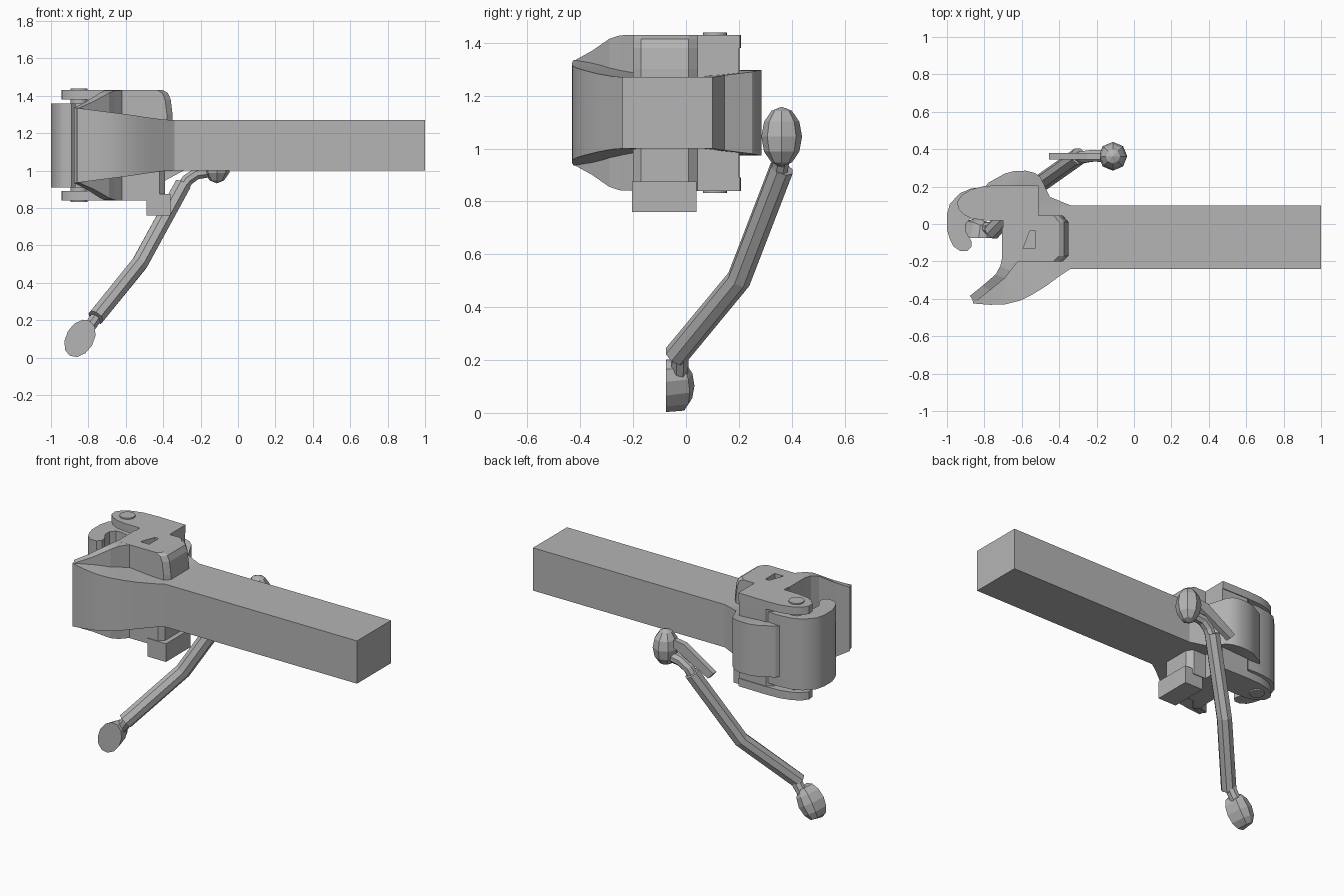
import bpy, bmesh, math
from mathutils import Vector, Matrix

if "Cube" in bpy.data.objects:
    bpy.data.objects.remove(bpy.data.objects["Cube"])

steel = bpy.data.materials.new("grey_steel")
steel.diffuse_color = (0.46, 0.46, 0.46, 1)
steel.use_nodes = True
steel.node_tree.nodes["Principled BSDF"].inputs["Base Color"].default_value = steel.diffuse_color
ZC = 1.135  # mid height of the coupler


def finish(name, bm, smooth=None):
    bmesh.ops.recalc_face_normals(bm, faces=bm.faces)
    me = bpy.data.meshes.new(name)
    bm.to_mesh(me)
    bm.free()
    me.materials.append(steel)
    ob = bpy.data.objects.new(name, me)
    bpy.context.collection.objects.link(ob)
    if smooth:
        bpy.ops.object.select_all(action='DESELECT')
        bpy.context.view_layer.objects.active = ob
        ob.select_set(True)
        bpy.ops.object.shade_smooth_by_angle(angle=math.radians(smooth))
    return ob


def prism(name, outline, z0, z1, smooth=None):
    bm = bmesh.new()
    lo = [bm.verts.new((x, y, z0)) for x, y in outline]
    hi = [bm.verts.new((x, y, z1)) for x, y in outline]
    bm.faces.new(lo)
    bm.faces.new(hi)
    n = len(lo)
    for i in range(n):
        j = (i + 1) % n
        bm.faces.new((lo[i], lo[j], hi[j], hi[i]))
    return finish(name, bm, smooth)


def box(name, x0, x1, y0, y1, z0, z1):
    return prism(name, [(x0, y0), (x1, y0), (x1, y1), (x0, y1)], z0, z1)


def skin(bm, rings):
    rows = [[bm.verts.new(p) for p in r] for r in rings]
    n = len(rows[0])
    for a, b in zip(rows, rows[1:]):
        for i in range(n):
            j = (i + 1) % n
            bm.faces.new((a[i], a[j], b[j], b[i]))
    bm.faces.new(rows[0])
    bm.faces.new(rows[-1])


def wall(name, sections, smooth=None):
    # each section: outer x, y, half height, inner x, y, half height
    bm = bmesh.new()
    skin(bm, [[(ox, oy, ZC - oh), (ox, oy, ZC + oh), (ix, iy, ZC + ih), (ix, iy, ZC - ih)]
              for ox, oy, oh, ix, iy, ih in sections])
    return finish(name, bm, smooth)


def tube(name, pts, r, n=8):
    pts = [Vector(p) for p in pts]
    rings = []
    for i, p in enumerate(pts):
        d = (pts[min(i + 1, len(pts) - 1)] - pts[max(i - 1, 0)]).normalized()
        u = d.cross(Vector((0, 1, 0))).normalized()
        v = d.cross(u)
        rings.append([p + r * (math.cos(t) * u + math.sin(t) * v)
                      for t in (2 * math.pi * (k + .5) / n for k in range(n))])
    bm = bmesh.new()
    skin(bm, rings)
    return finish(name, bm)


def disc(cx, cy, r, n=20):
    return [(cx + r * math.cos(2 * math.pi * k / n), cy + r * math.sin(2 * math.pi * k / n))
            for k in range(n)]


# shank
box("shank", -0.40, 1.0, -0.24, 0.10, 1.0, 1.27)

# head wall sweeping from guard arm tip, past the shank, to the rear bulge
wall("head", [
    (-0.86, -0.425, .20, -0.865, -0.395, .20),
    (-0.77, -0.432, .188, -0.77, -0.35, .188),
    (-0.69, -0.43, .178, -0.72, -0.315, .178),
    (-0.61, -0.41, .168, -0.69, -0.27, .168),
    (-0.54, -0.375, .158, -0.66, -0.22, .158),
    (-0.475, -0.335, .148, -0.62, -0.18, .15),
    (-0.40, -0.28, .138, -0.58, -0.10, .14),
    (-0.34, -0.24, .135, -0.55, -0.05, .135),
    (-0.34, 0.10, .135, -0.62, 0.04, .135),
    (-0.45, 0.145, .142, -0.70, 0.06, .145),
    (-0.50, 0.25, .155, -0.72, 0.10, .15),
    (-0.53, 0.273, .16, -0.73, 0.12, .155),
    (-0.58, 0.285, .162, -0.75, 0.15, .16),
    (-0.64, 0.283, .162, -0.76, 0.16, .16),
    (-0.69, 0.27, .162, -0.78, 0.18, .16),
    (-0.78, 0.22, .162, -0.80, 0.19, .16)], 25)

# raised lip along the jaw, climbing from the tip to the lock block
wall("jaw_lip", [
    (-0.85, -0.418, .20, -0.878, -0.385, .20),
    (-0.77, -0.355, .235, -0.81, -0.33, .235),
    (-0.69, -0.29, .28, -0.74, -0.27, .28),
    (-0.66, -0.25, .293, -0.715, -0.225, .293),
    (-0.62, -0.20, .295, -0.705, -0.18, .295),
    (-0.55, -0.02, .295, -0.705, -0.02, .295)])

# lock block with rounded rear end and a square socket in its top
bm = bmesh.new()
prof = [(-0.70, 0.84), (-0.39, 0.84), (-0.39, 1.05), (-0.35, 1.10), (-0.35, 1.30),
        (-0.36, 1.38), (-0.375, 1.415), (-0.40, 1.43), (-0.70, 1.43)]
skin(bm, [[(x - dx * (x > -0.5), y, z) for x, z in prof]
          for y, dx in ((-0.20, .03), (-0.17, 0), (0.01, 0), (0.045, .03))])
block = finish("lock_block", bm)
cutter = box("socket_cutter", -0.62, -0.53, -0.13, -0.035, 1.34, 1.5)
cutter.hide_render = True
mod = block.modifiers.new("socket", 'BOOLEAN')
mod.operation = 'DIFFERENCE'
mod.object = cutter
bpy.context.view_layer.objects.active = block
bpy.ops.object.modifier_apply(modifier=mod.name)
bpy.data.objects.remove(cutter)

# latch foot under the block
box("latch_foot", -0.49, -0.36, -0.205, 0.04, 0.76, 0.875)

# knuckle hook
prism("knuckle", [
    (-0.62, 0.19), (-0.78, 0.20), (-0.87, 0.19), (-0.93, 0.165), (-0.985, 0.107),
    (-1.0, 0.05), (-1.0, -0.03), (-0.985, -0.08), (-0.965, -0.12), (-0.93, -0.144),
    (-0.89, -0.144), (-0.868, -0.12), (-0.87, -0.09), (-0.90, -0.04), (-0.90, 0.0),
    (-0.875, 0.03), (-0.84, 0.035), (-0.78, 0.02), (-0.70, 0.04), (-0.62, 0.05)],
    0.91, 1.36, 35)

# upper and lower hinge lugs, with the solid cheek joining them
lug = [(-0.51, 0.04), (-0.51, 0.205), (-0.70, 0.208), (-0.80, 0.203), (-0.87, 0.185),
       (-0.92, 0.155), (-0.945, 0.12), (-0.94, 0.08), (-0.91, 0.05), (-0.87, 0.03),
       (-0.80, 0.02), (-0.69, 0.02)]
for name, z0 in (("upper_lug", 1.38), ("lower_lug", 0.84)):
    prism(name, lug, z0, z0 + 0.05, 35)
prism("hinge_cheek", [(-0.51, 0.03), (-0.51, 0.20), (-0.70, 0.203), (-0.74, 0.17), (-0.70, 0.03)],
      0.845, 1.425)

# hinge pin
prism("hinge_pin", disc(-0.85, 0.11, 0.045), 0.832, 1.438, 35)

# air hose: mounting bulb, bracket bar, neck, hose and end coupling
def bulb(name, centre, size, tilt=0, flat=False):
    bm = bmesh.new()
    bmesh.ops.create_uvsphere(bm, u_segments=8, v_segments=6, radius=1)
    if flat:
        for v in bm.verts:
            if v.co.y < 0.01:
                v.co.y = -0.78
    m = Matrix.Translation(centre) @ Matrix.Rotation(tilt, 4, 'Y') @ Matrix.Diagonal((*size, 1))
    bmesh.ops.transform(bm, matrix=m, verts=bm.verts)
    return finish(name, bm)


bulb("hose_mount", (-0.113, 0.362, 1.045), (0.077, 0.077, 0.113))
bm = bmesh.new()
skin(bm, [[(x, y, z) for x, z in ((-0.18, 1.06), (-0.18, 1.11), (-0.25, 1.10), (-0.455, 0.97), (-0.42, 0.93))]
          for y in (0.345, 0.38)])
finish("bracket_bar", bm)
tube("hose_neck", [(-0.12, 0.362, 1.0), (-0.22, 0.365, 0.985), (-0.27, 0.358, 0.95), (-0.32, 0.345, 0.87)], 0.034)
tube("hose", [(-0.295, 0.362, 0.925), (-0.525, 0.20, 0.505), (-0.76, -0.04, 0.215)], 0.047)
tube("coupling_neck", [(-0.74, -0.02, 0.24), (-0.81, -0.025, 0.14)], 0.034)
bulb("hose_coupling", (-0.845, -0.028, 0.103), (0.075, 0.06, 0.108), math.radians(30), True)
